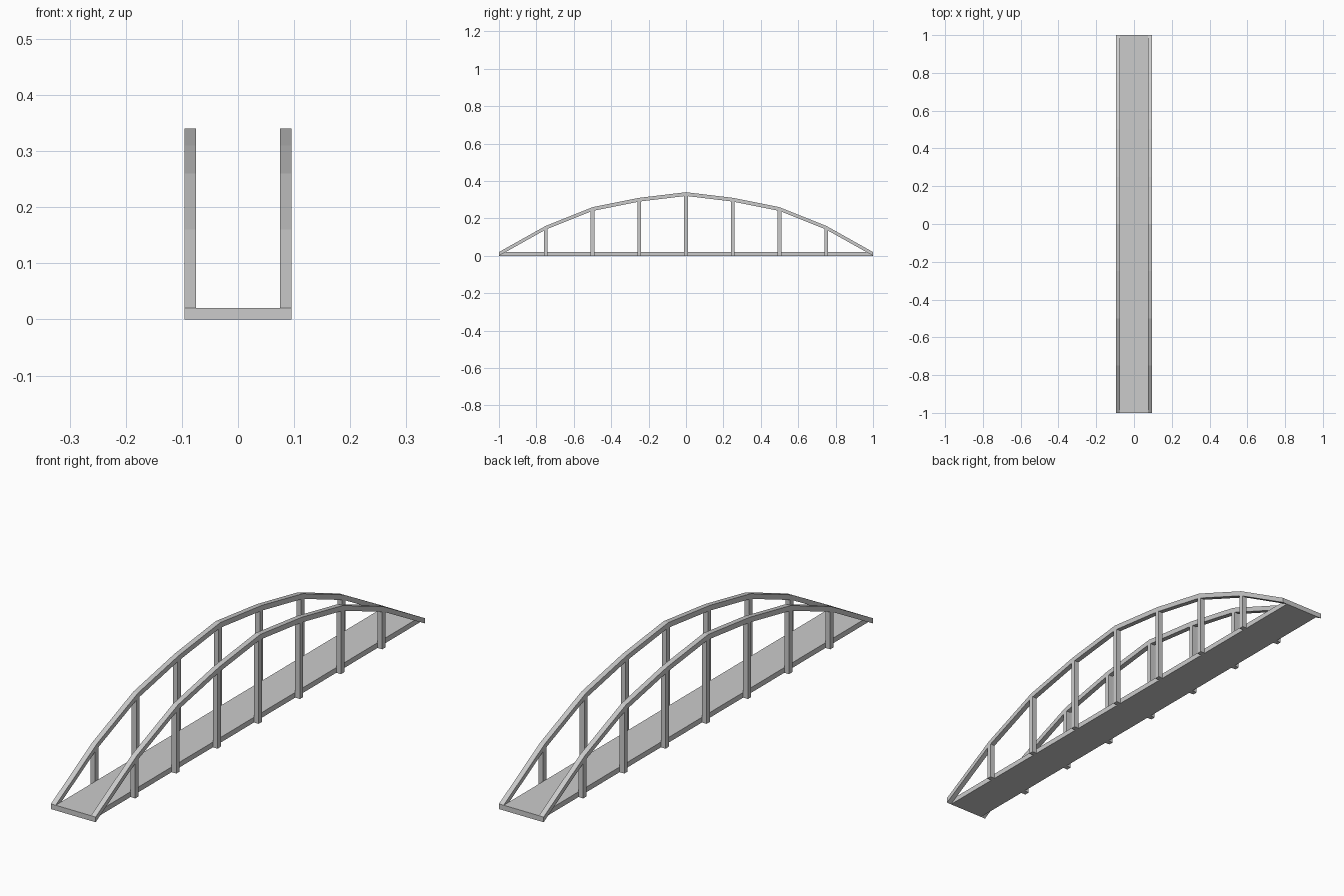
import bpy, bmesh

if "Cube" in bpy.data.objects:
    bpy.data.objects.remove(bpy.data.objects["Cube"])

INNER, OUTER, T = 0.075, 0.095, 0.02
# top line of the arch: (y, z) at each post and both ends
half = [(0.25, 0.31), (0.5, 0.26), (0.75, 0.16), (1.0, 0.02)]
arch = [(-y, z) for y, z in reversed(half)] + [(0.0, 0.34)] + half


def prism(name, outline, x0, x1):
    """Extrude a closed (y, z) outline from x0 to x1."""
    bm = bmesh.new()
    face = bm.faces.new([bm.verts.new((x0, y, z)) for y, z in outline])
    out = bmesh.ops.extrude_face_region(bm, geom=[face])["geom"]
    verts = [v for v in out if isinstance(v, bmesh.types.BMVert)]
    bmesh.ops.translate(bm, verts=verts, vec=(x1 - x0, 0, 0))
    bmesh.ops.recalc_face_normals(bm, faces=bm.faces)
    me = bpy.data.meshes.new(name)
    bm.to_mesh(me)
    bm.free()
    ob = bpy.data.objects.new(name, me)
    bpy.context.collection.objects.link(ob)
    return ob


def mirror_x(ob):
    ob.modifiers.new("mirror", 'MIRROR').use_axis[0] = True


# walkway slab
prism("deck", [(-1, 0), (1, 0), (1, T), (-1, T)], -INNER, INNER)

# segmented arches on both sides
underside = [(y, z - T) for y, z in reversed(arch)]
mirror_x(prism("arch", arch + underside, INNER, OUTER))

# upright posts from deck base into the arch
for i, (y, z) in enumerate(arch[1:-1]):
    top = z - T / 2
    box = [(y - T / 2, 0), (y + T / 2, 0), (y + T / 2, top), (y - T / 2, top)]
    mirror_x(prism(f"post_{i + 1}", box, INNER, OUTER))
